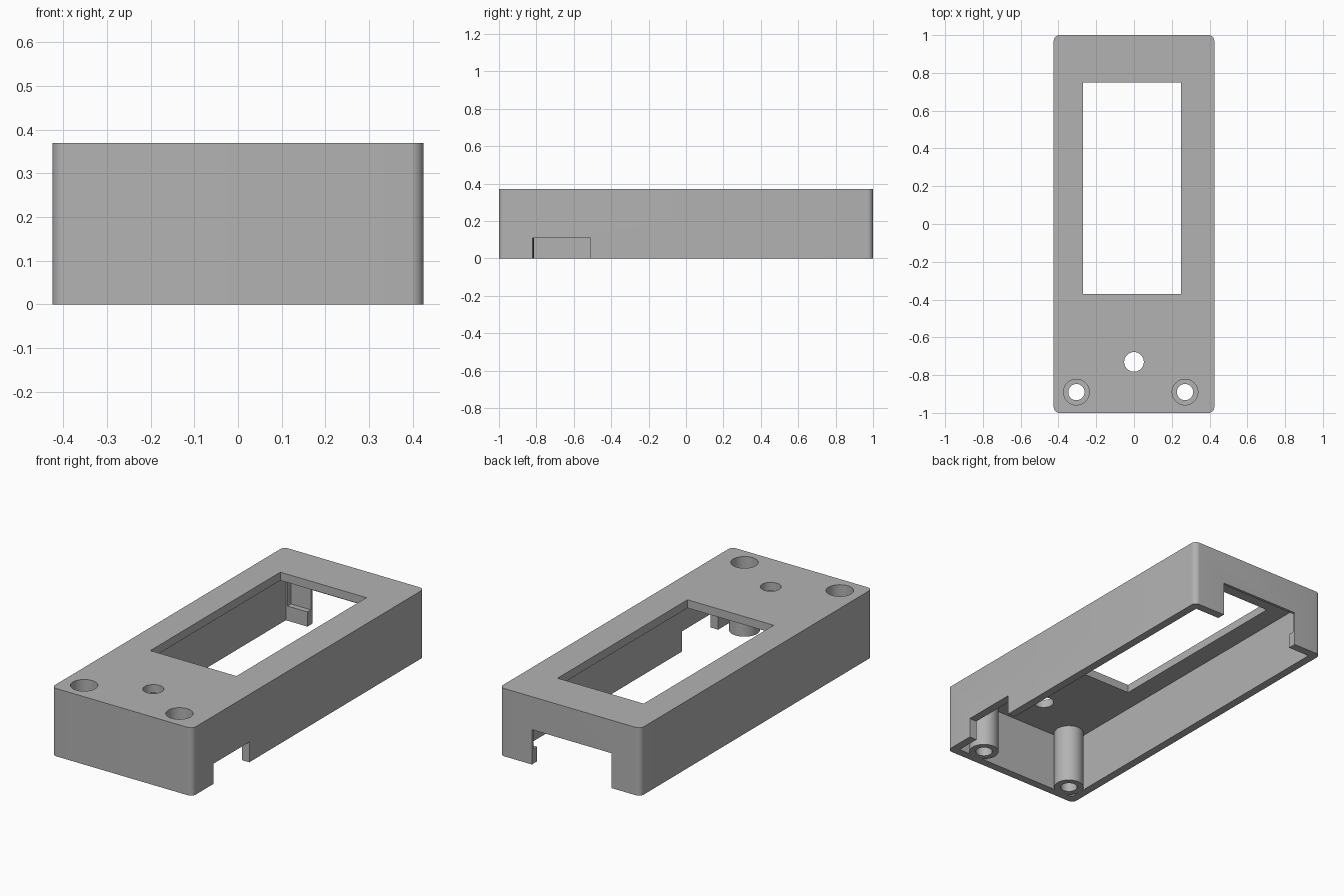
import bpy, bmesh
from mathutils import Matrix

cube = bpy.data.objects.get("Cube")
if cube:
    bpy.data.objects.remove(cube, do_unlink=True)

WIDTH, LENGTH, HEIGHT = 0.85, 2.0, 0.37
WALL, ROOF, CORNER = 0.045, 0.045, 0.03
X, Y = WIDTH / 2, LENGTH / 2

grey = bpy.data.materials.new("matte_grey")
grey.use_nodes = True
colour = (0.45, 0.45, 0.45, 1)
grey.diffuse_color = colour
grey.node_tree.nodes["Principled BSDF"].inputs["Base Color"].default_value = colour


def finish(name, bm):
    bmesh.ops.recalc_face_normals(bm, faces=bm.faces)
    mesh = bpy.data.meshes.new(name)
    bm.to_mesh(mesh)
    bm.free()
    mesh.materials.append(grey)
    obj = bpy.data.objects.new(name, mesh)
    bpy.context.collection.objects.link(obj)
    return obj


def box(name, x, y, z, radius=0):
    """Box from (low, high) ranges, with optional rounded upright edges."""
    bm = bmesh.new()
    bmesh.ops.create_cube(bm, size=1)
    for v in bm.verts:
        v.co = [r[0] if c < 0 else r[1] for c, r in zip(v.co, (x, y, z))]
    if radius:
        upright = [e for e in bm.edges
                   if abs(e.verts[0].co.z - e.verts[1].co.z) > 0.01]
        bmesh.ops.bevel(bm, geom=upright, offset=radius, segments=8,
                        profile=0.5, affect='EDGES')
    return finish(name, bm)


def cylinder(name, x, y, radius, z):
    bm = bmesh.new()
    bmesh.ops.create_cone(bm, cap_ends=True, segments=48, radius1=radius,
                          radius2=radius, depth=z[1] - z[0],
                          matrix=Matrix.Translation((x, y, sum(z) / 2)))
    return finish(name, bm)


def combine(target, tool, operation='DIFFERENCE'):
    mod = target.modifiers.new(tool.name, 'BOOLEAN')
    mod.operation, mod.solver, mod.object = operation, 'EXACT', tool
    bpy.context.view_layer.objects.active = target
    bpy.ops.object.modifier_apply(modifier=mod.name)
    bpy.data.objects.remove(tool, do_unlink=True)


# Open-bottomed shell with rounded corners
case = box("case_cover", (-X, X), (-Y, Y), (0, HEIGHT), CORNER)
combine(case, box("cavity", (WALL - X, X - WALL), (WALL - Y, Y - WALL),
                  (-0.1, HEIGHT - ROOF)))

# Display window in the roof
combine(case, box("window", (-0.27, 0.25), (-0.37, 0.75), (0.3, 0.5)))

# Rear connector opening and the pocket inside the rear wall
combine(case, box("rear_opening", (-0.25, 0.23), (0.9, 1.1), (-0.1, 0.19)))
combine(case, box("rear_pocket", (-0.37, 0.35), (0.9, 0.985), (0.08, 0.26)))

# Cable opening in the left wall
combine(case, box("side_opening", (0.34, 0.5), (-0.82, -0.51), (-0.1, 0.11)))

# Screw posts with stepped holes
for x in (-0.305, 0.27):
    combine(case, cylinder("post", x, -0.89, 0.076, (0, HEIGHT - 0.01)), 'UNION')
    combine(case, cylinder("screw_hole", x, -0.89, 0.043, (-0.1, 0.5)))
    combine(case, cylinder("screw_head_recess", x, -0.89, 0.068, (0.27, 0.5)))

# Button hole
combine(case, cylinder("button_hole", 0, -0.73, 0.052, (0.3, 0.5)))

bpy.ops.object.select_all(action='DESELECT')
case.select_set(True)
bpy.context.view_layer.objects.active = case
bpy.ops.object.shade_smooth_by_angle(angle=0.6)
